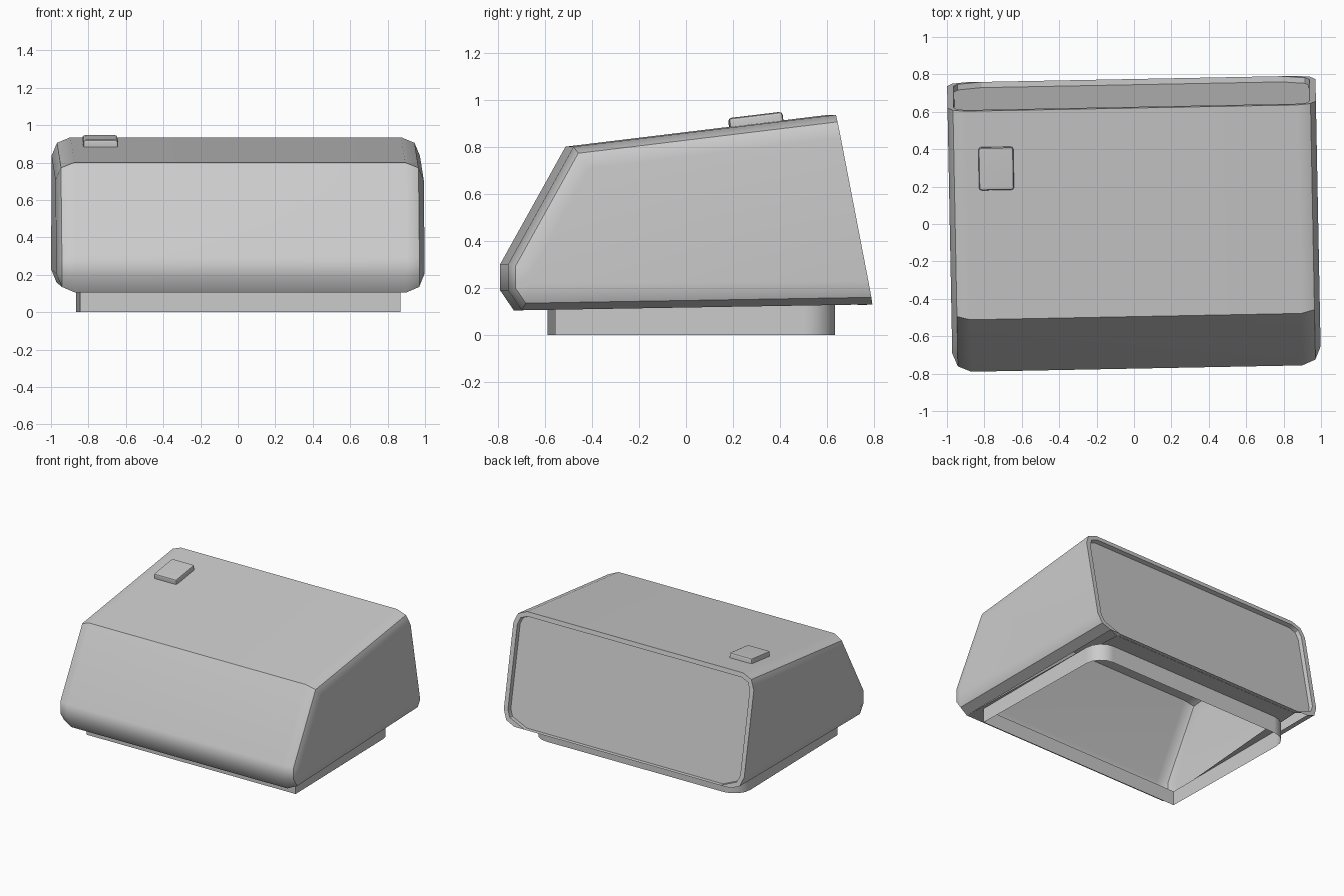
import bpy, bmesh, math
from mathutils import Matrix, Vector

cube = bpy.data.objects.get("Cube")
if cube:
    bpy.data.objects.remove(cube, do_unlink=True)

TURN = Matrix.Rotation(math.radians(1.1), 4, 'Z')   # whole model sits slightly turned

grey = bpy.data.materials.new("light grey")
grey.use_nodes = True
COLOUR = (0.6, 0.6, 0.6, 1)
grey.diffuse_color = COLOUR
grey.node_tree.nodes["Principled BSDF"].inputs["Base Color"].default_value = COLOUR


def finish(bm, name, angle=40):
    bm.transform(TURN)
    mesh = bpy.data.meshes.new(name)
    bm.to_mesh(mesh)
    bm.free()
    ob = bpy.data.objects.new(name, mesh)
    bpy.context.collection.objects.link(ob)
    mesh.materials.append(grey)
    bpy.ops.object.select_all(action='DESELECT')
    ob.select_set(True)
    bpy.context.view_layer.objects.active = ob
    bpy.ops.object.shade_smooth_by_angle(angle=math.radians(angle))
    weighted = ob.modifiers.new("weighted normals", 'WEIGHTED_NORMAL')
    weighted.keep_sharp = True
    return ob


# Side profile (y, z): back bottom, along the nose, to back top
PROFILE = [Vector(p) for p in [(0.775, 0.13), (-0.715, 0.105), (-0.773, 0.19),
                               (-0.773, 0.30), (-0.495, 0.80), (0.62, 0.935)]]


def inset_profile(d):
    """Move every edge inward by d, except the closing edge at the back."""
    n = len(PROFILE)
    lines = []
    for i in range(n):
        a, b = PROFILE[i], PROFILE[(i + 1) % n]
        t = (b - a).normalized()
        off = Vector((t.y, -t.x)) * (d if i < n - 1 else 0)
        lines.append((a + off, t))
    pts = []
    for i in range(n):
        (p, t), (q, u) = lines[i - 1], lines[i]
        s = (q - p).cross(u) / t.cross(u)
        pts.append(p + t * s)
    return pts


def bottom_z(y):
    a, b = PROFILE[0], PROFILE[1]
    return b.y + (a.y - b.y) * (y - b.x) / (a.x - b.x)


# Footprint of the base: square front corners, round back corners
HX, FRONT, BACK, R, SEG = 0.857, -0.572, 0.62, 0.13, 4
arc = [math.radians(90 * k / SEG) for k in range(SEG + 1)]
half = [(HX, FRONT)] + [(HX - R + R * math.cos(a), BACK - R + R * math.sin(a)) for a in arc]
FOOT = half + [(-x, y) for x, y in reversed(half)]

# Body shell: profile sections across x, with rounded side edges
bm = bmesh.new()
right = [(0.985, 0.10), (0.956, 0.03), (0.885, 0.0)]
stations = [(-x, d) for x, d in right] + right[::-1]
rings = [[bm.verts.new((x, p.x, p.y)) for p in inset_profile(d)] for x, d in stations]
n = len(PROFILE)
for j in range(len(rings) - 1):
    for i in range(n - 1):
        if i == 0 and j == 2:
            continue                      # underside, filled around the opening below
        bm.faces.new((rings[j][i], rings[j][i + 1], rings[j + 1][i + 1], rings[j + 1][i]))
bm.faces.new(rings[0])
bm.faces.new(rings[-1][::-1])

# Recessed back panel inside a narrow rim
back = bm.faces.new([r[0] for r in rings] + [r[-1] for r in reversed(rings)])
bmesh.ops.recalc_face_normals(bm, faces=bm.faces[:])
bmesh.ops.inset_region(bm, faces=[back], thickness=0.033, use_even_offset=True)
bmesh.ops.inset_region(bm, faces=[back], thickness=0.004, depth=-0.03)

# Underside with the open footprint
foot = [bm.verts.new((x, y, bottom_z(y))) for x, y in FOOT]
loop = [bm.edges.new((foot[i - 1], foot[i])) for i in range(len(foot))]
corners = [rings[2][0], rings[2][1], rings[3][1], rings[3][0]]
for i in range(4):
    a, b = corners[i - 1], corners[i]
    loop.append(bm.edges.get((a, b)) or bm.edges.new((a, b)))
bmesh.ops.triangle_fill(bm, edges=loop, use_beauty=True, normal=(0, 0, -1))
bmesh.ops.recalc_face_normals(bm, faces=bm.faces[:])
if sum(f.normal.z * f.calc_area() for f in bm.faces if f.calc_center_median().z > 0.7) < 0:
    bmesh.ops.reverse_faces(bm, faces=bm.faces[:])
finish(bm, "body_shell")

# Base skirt, open underneath
bm = bmesh.new()
low = [bm.verts.new((x, y, 0)) for x, y in FOOT]
high = [bm.verts.new((x, y, bottom_z(y))) for x, y in FOOT]
for i in range(len(FOOT)):
    bm.faces.new((low[i - 1], low[i], high[i], high[i - 1]))
finish(bm, "base_skirt")

# Button lying on the sloping top
bm = bmesh.new()
bmesh.ops.create_cube(bm, size=1)
bmesh.ops.scale(bm, verts=bm.verts, vec=(0.187, 0.23, 0.07))
bmesh.ops.bevel(bm, geom=bm.edges[:], offset=0.014, segments=2, profile=0.5, affect='EDGES')
slope = math.atan2(PROFILE[5].y - PROFILE[4].y, PROFILE[5].x - PROFILE[4].x)
bm.transform(Matrix.Translation((-0.731, 0.312, 0.90)) @ Matrix.Rotation(slope, 4, 'X'))
finish(bm, "top_button")
